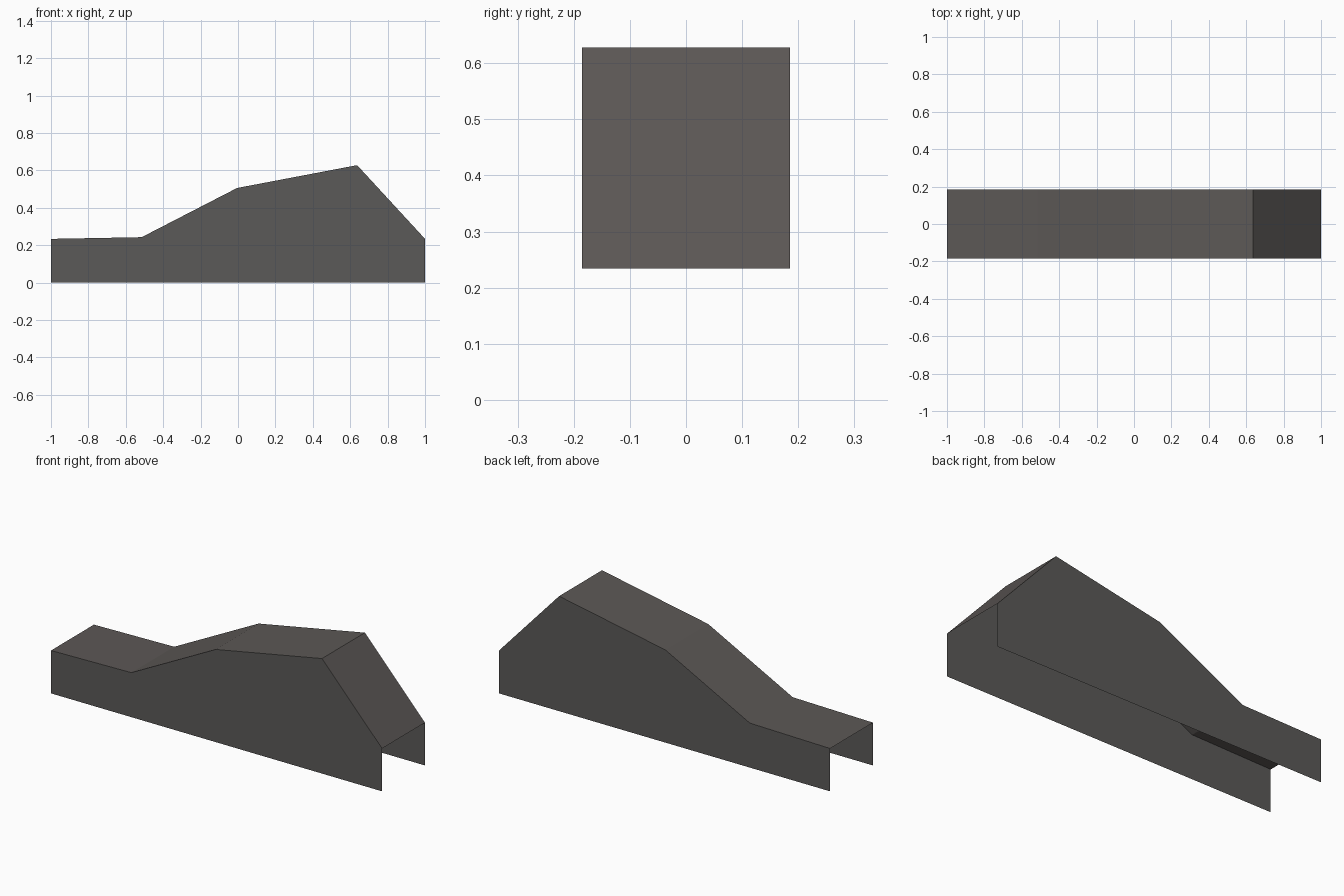
import bpy
import bmesh

if "Cube" in bpy.data.objects:
    bpy.data.objects.remove(bpy.data.objects["Cube"])

HALF_WIDTH = 0.185
# Upper edge of the side outline, from left to right (x, z)
ROOFLINE = [(-1.0, 0.234), (-0.515, 0.243), (-0.005, 0.506), (0.637, 0.628), (1.0, 0.234)]


def material(name, rgb):
    m = bpy.data.materials.new(name)
    m.diffuse_color = (*rgb, 1.0)
    m.use_nodes = True
    m.node_tree.nodes["Principled BSDF"].inputs["Base Color"].default_value = m.diffuse_color
    return m


side_grey = material("dark grey", (0.105, 0.101, 0.098))
top_grey = material("warm dark grey", (0.108, 0.098, 0.093))

bm = bmesh.new()

# Side walls: closed outline down to the ground
outline = [(-1.0, 0.0)] + ROOFLINE + [(1.0, 0.0)]
front = [bm.verts.new((x, -HALF_WIDTH, z)) for x, z in outline]
back = [bm.verts.new((x, HALF_WIDTH, z)) for x, z in outline]
bm.faces.new(front[::-1])
bm.faces.new(back)

# Roof strip between the walls; ends and underside stay open
for i in range(1, len(ROOFLINE)):
    face = bm.faces.new((front[i], front[i + 1], back[i + 1], back[i]))
    face.material_index = 1

# Make every face point outwards
bm.normal_update()
for f in bm.faces:
    c = f.calc_center_median()
    outward = f.normal.z if f.material_index else f.normal.y * c.y
    if outward < 0:
        f.normal_flip()

mesh = bpy.data.meshes.new("body_shell")
bm.to_mesh(mesh)
bm.free()
mesh.materials.append(side_grey)
mesh.materials.append(top_grey)
bpy.context.collection.objects.link(bpy.data.objects.new("body_shell", mesh))
